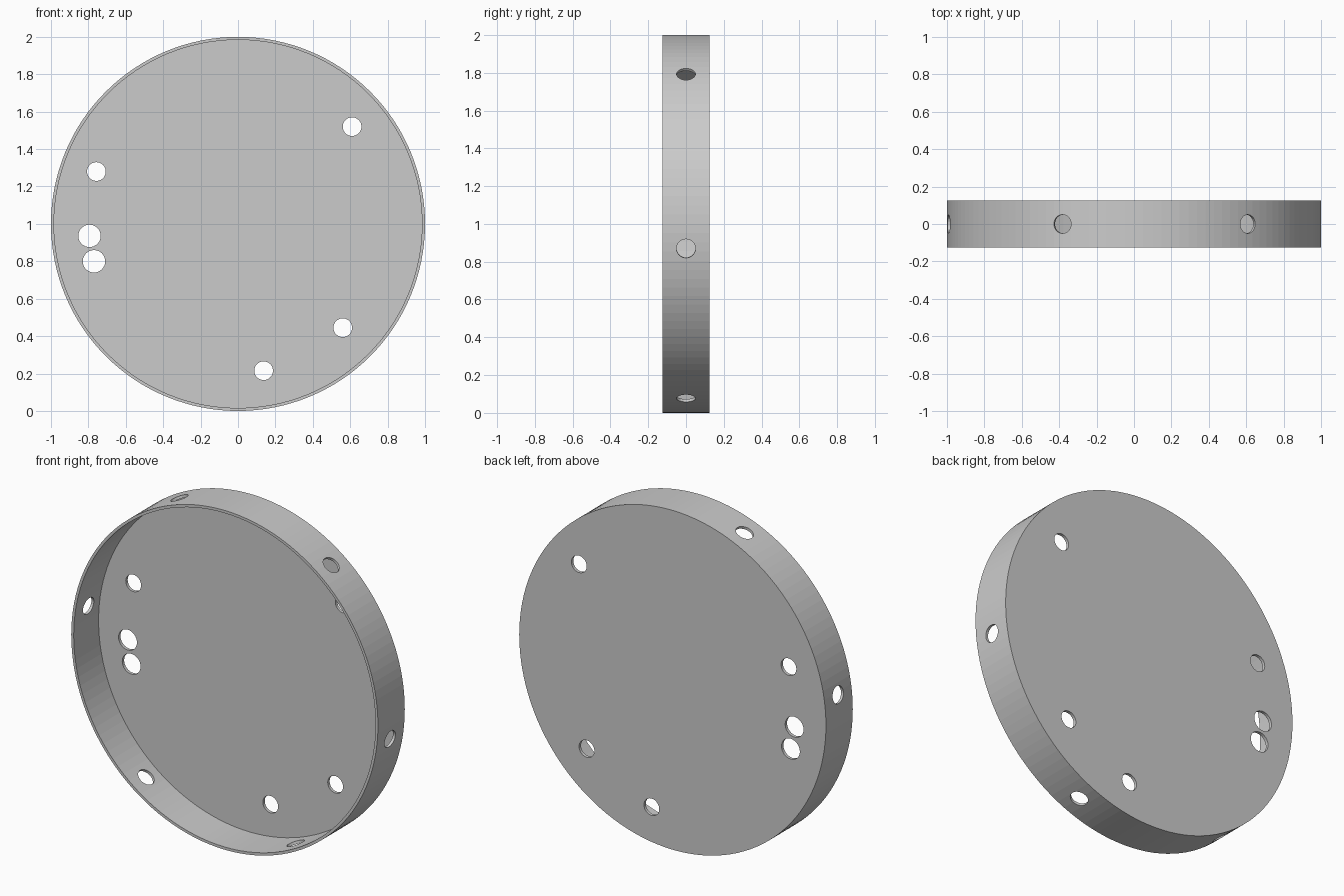
import bpy, math
from mathutils import Vector

if "Cube" in bpy.data.objects:
    bpy.data.objects.remove(bpy.data.objects["Cube"])

R, DEPTH, WALL, PLATE = 1.0, 0.25, 0.016, 0.018
CENTRE = Vector((0, 0, 1))


def cylinder(name, centre, direction, radius, length, sides):
    """Cylinder whose axis follows the given direction."""
    rot = Vector(direction).to_track_quat('Z', 'Y').to_euler()
    bpy.ops.mesh.primitive_cylinder_add(vertices=sides, radius=radius, depth=length,
                                        location=centre, rotation=rot)
    ob = bpy.context.object
    ob.name = name
    return ob


def cut(target, cutter):
    """Subtract the cutter from the target and discard it."""
    cutter.hide_render = True
    mod = target.modifiers.new("cut", 'BOOLEAN')
    mod.operation, mod.solver, mod.object = 'DIFFERENCE', 'EXACT', cutter
    bpy.context.view_layer.objects.active = target
    bpy.ops.object.modifier_apply(modifier=mod.name)
    bpy.data.objects.remove(cutter, do_unlink=True)


# Shallow round pan, open to the front
pan = cylinder("round_pan", CENTRE, (0, 1, 0), R, DEPTH, 128)
cut(pan, cylinder("hollow", CENTRE - Vector((0, PLATE + 0.05, 0)), (0, 1, 0),
                  R - WALL, DEPTH + 0.1, 128))

# Holes through the back plate: x, z, radius
for x, z, r in [(0.61, 1.52, 0.05), (-0.757, 1.28, 0.05), (-0.794, 0.936, 0.06),
                (-0.77, 0.80, 0.06), (0.56, 0.445, 0.05), (0.137, 0.215, 0.05)]:
    cut(pan, cylinder("plate_hole", (x, DEPTH / 2, z), (0, 1, 0), r, 0.1, 32))

# Six evenly spaced holes through the rim
for i in range(6):
    a = math.radians(52.5 + 60 * i)
    d = Vector((math.cos(a), 0, math.sin(a)))
    cut(pan, cylinder("rim_hole", CENTRE + d * R, d, 0.05, 0.15, 32))

# One grey colour
grey = bpy.data.materials.new("light grey")
grey.diffuse_color = (0.6, 0.6, 0.6, 1)
grey.use_nodes = True
grey.node_tree.nodes["Principled BSDF"].inputs["Base Color"].default_value = grey.diffuse_color
pan.data.materials.clear()
pan.data.materials.append(grey)
for p in pan.data.polygons:
    p.material_index = 0
    p.use_smooth = False
